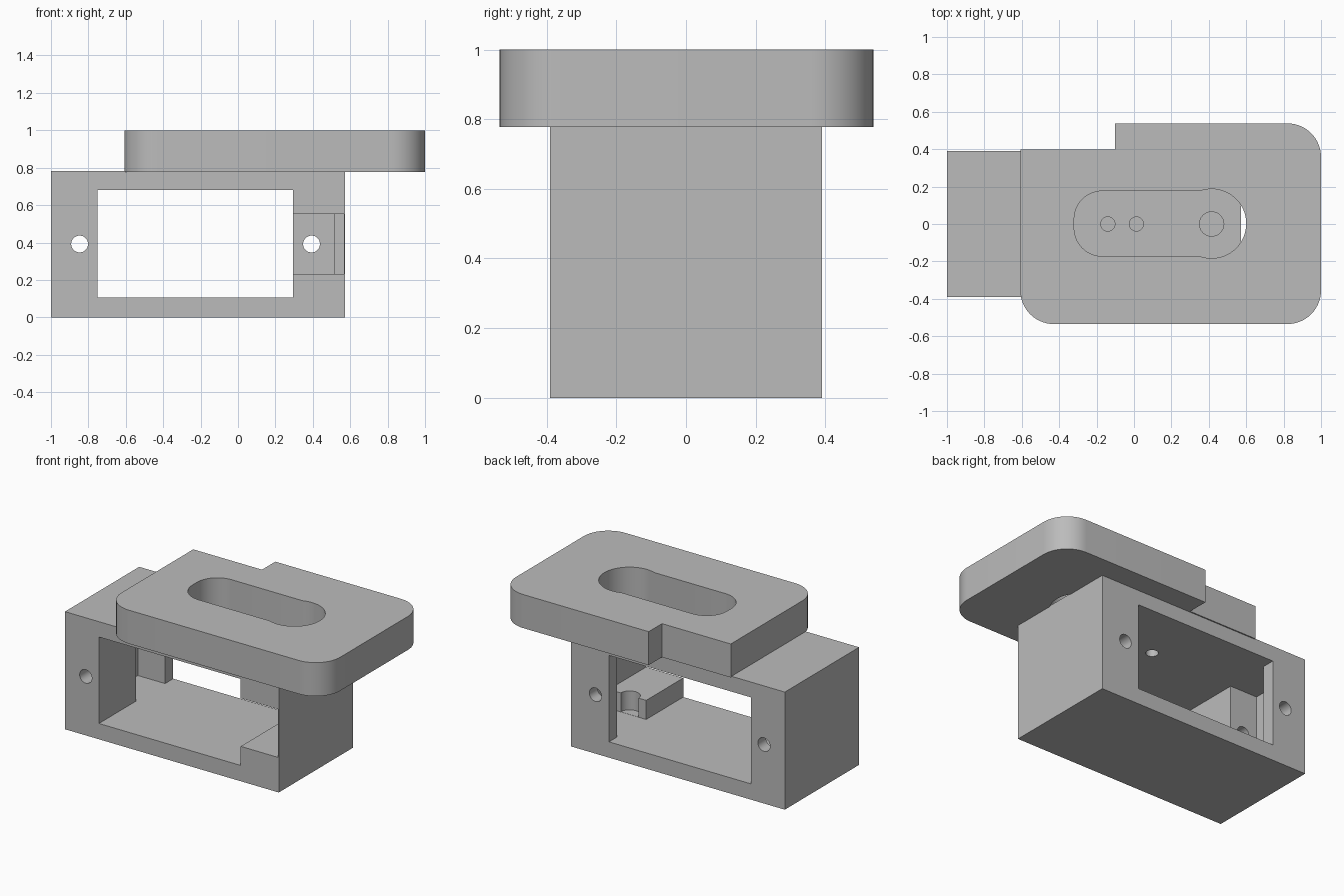
import bpy, bmesh, math
from mathutils import Vector

if "Cube" in bpy.data.objects:
    bpy.data.objects.remove(bpy.data.objects["Cube"], do_unlink=True)

grey = bpy.data.materials.new("plain grey")
grey.use_nodes = True
colour = (0.5, 0.5, 0.5, 1)
grey.diffuse_color = colour
grey.node_tree.nodes["Principled BSDF"].inputs["Base Color"].default_value = colour


def prism(name, outline, z0, z1):
    """Extrude a flat outline of (x, y) points upward."""
    bm = bmesh.new()
    base = bm.faces.new([bm.verts.new((x, y, z0)) for x, y in outline])
    top = bmesh.ops.extrude_face_region(bm, geom=[base])["geom"]
    bmesh.ops.translate(bm, vec=(0, 0, z1 - z0),
                        verts=[v for v in top if isinstance(v, bmesh.types.BMVert)])
    bmesh.ops.recalc_face_normals(bm, faces=bm.faces)
    mesh = bpy.data.meshes.new(name)
    bm.to_mesh(mesh)
    bm.free()
    mesh.materials.append(grey)
    obj = bpy.data.objects.new(name, mesh)
    bpy.context.collection.objects.link(obj)
    return obj


def box(name, x0, x1, y0, y1, z0, z1):
    return prism(name, [(x0, y0), (x1, y0), (x1, y1), (x0, y1)], z0, z1)


def circle(x, y, r, n=48):
    return [(x + r * math.cos(math.tau * i / n), y + r * math.sin(math.tau * i / n))
            for i in range(n)]


def rounded(corners, steps=14):
    """Outline from convex (x, y, radius) corners with square angles."""
    pts = []
    for i, (x, y, r) in enumerate(corners):
        p = Vector((x, y))
        if r == 0:
            pts.append((x, y))
            continue
        a = (Vector(corners[i - 1][:2]) - p).normalized() * r
        b = (Vector(corners[(i + 1) % len(corners)][:2]) - p).normalized() * r
        for k in range(steps + 1):
            t = math.pi / 2 * k / steps
            pts.append(tuple(p + a * (1 - math.sin(t)) + b * (1 - math.cos(t))))
    return pts


def cut(target, cutter):
    cutter.hide_render = True
    mod = target.modifiers.new(cutter.name, 'BOOLEAN')
    mod.operation = 'DIFFERENCE'
    mod.solver = 'EXACT'
    mod.object = cutter
    bpy.context.view_layer.objects.active = target
    bpy.ops.object.modifier_apply(modifier=mod.name)
    bpy.data.objects.remove(cutter, do_unlink=True)


# Housing block with a window, a wider tab cavity and a front side notch
housing = box("housing", -1, 0.573, -0.39, 0.39, 0, 0.782)
cut(housing, box("window", -0.75, 0.293, -0.6, 0.6, 0.105, 0.68))
cut(housing, box("tab_cavity", -0.95, 0.513, 0, 0.305, 0.105, 0.68))
cut(housing, box("side_notch", 0.2, 0.566, -0.6, 0.01, 0.232, 0.552))

# Screw holes running front to back
for x in (-0.847, 0.393):
    hole = prism("screw_hole", circle(x, -0.392, 0.045), -0.6, 0.6)
    hole.rotation_euler.x = math.pi / 2
    hole.location.z = 0.784
    bpy.context.view_layer.update()
    cut(housing, hole)

# Vertical holes through the roof; the shaft hole reaches the cavity floor
for x, r, bottom in ((-0.14, 0.038, 0.6), (0.013, 0.038, 0.6), (0.415, 0.065, 0.106)):
    cut(housing, prism("roof_hole", circle(x, 0, r), bottom, 0.9))

# Top plate with three rounded corners and a stepped rear corner
R = 0.18
plate = prism("top_plate", rounded([
    (-0.608, -0.535, R), (1, -0.535, R), (1, 0.538, R),
    (-0.102, 0.538, 0), (-0.102, 0.398, 0), (-0.608, 0.398, 0)]), 0.777, 1)

# Keyhole slot through the plate
cut(plate, prism("arm_slot", rounded([
    (-0.32, -0.172, 0.15), (0.42, -0.172, 0), (0.42, 0.176, 0),
    (-0.32, 0.176, 0.15)]), 0.7, 1.1))
cut(plate, prism("hub_recess", circle(0.415, 0.002, 0.185, 64), 0.7, 1.1))

# Smooth the curved walls, keep edges sharp
for obj in (housing, plate):
    bpy.ops.object.select_all(action='DESELECT')
    obj.select_set(True)
    bpy.context.view_layer.objects.active = obj
    bpy.ops.object.shade_smooth_by_angle(angle=math.radians(30))
